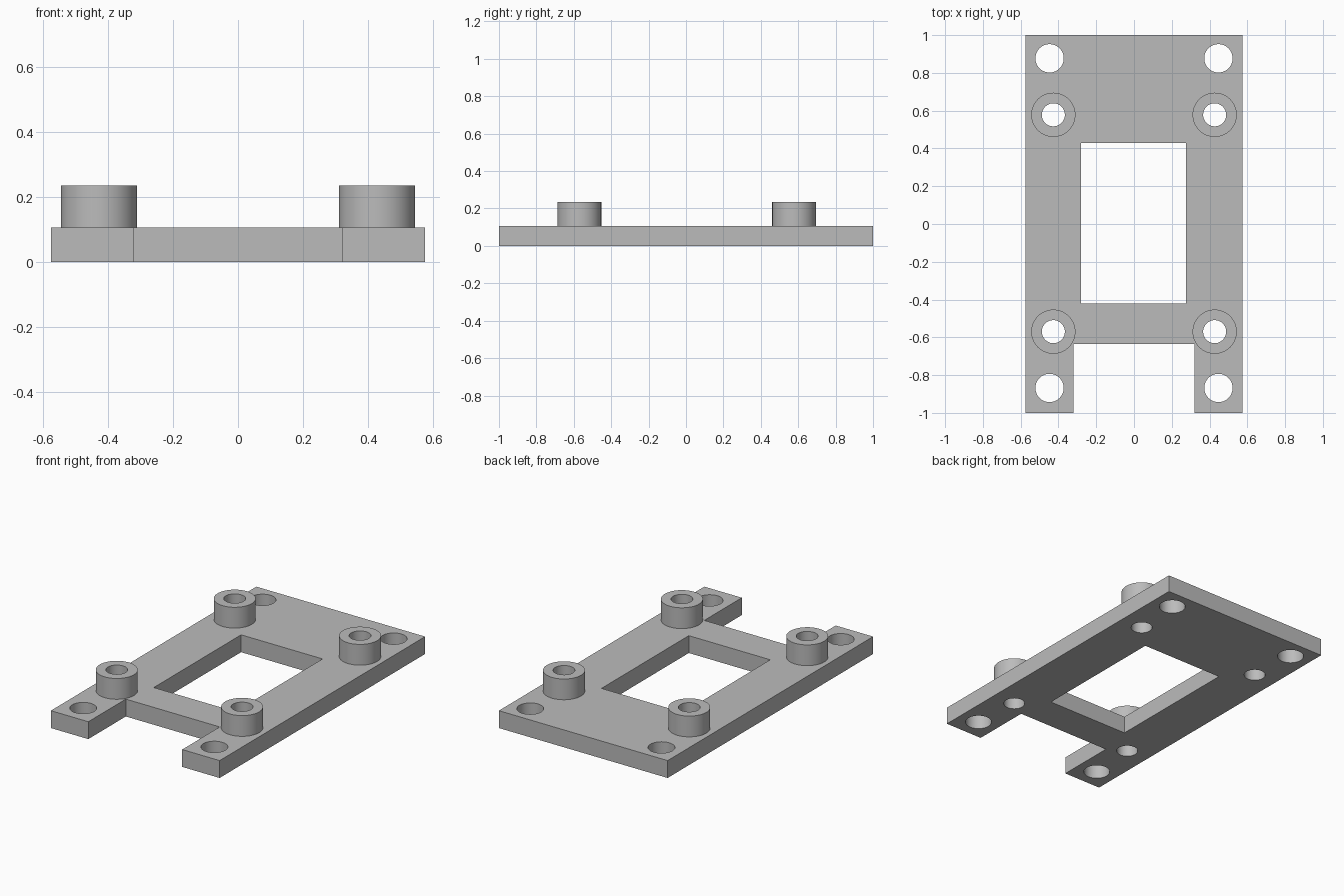
import bpy
import bmesh
import math

old = bpy.data.objects.get("Cube")
if old:
    bpy.data.objects.remove(old, do_unlink=True)

PLATE_H, TOP_H, SEGS = 0.107, 0.235, 64
BOSS_X, BOSS_YS, BOSS_R, BORE_R = 0.427, (0.578, -0.57), 0.117, 0.061
SCREW_X, SCREW_YS, SCREW_R = 0.447, (0.877, -0.868), 0.075

grey = bpy.data.materials.new("plain grey")
grey.use_nodes = True
grey.diffuse_color = (0.5, 0.5, 0.5, 1)
grey.node_tree.nodes["Principled BSDF"].inputs["Base Color"].default_value = (0.5, 0.5, 0.5, 1)


def make_object(name, bm):
    bmesh.ops.recalc_face_normals(bm, faces=bm.faces)
    mesh = bpy.data.meshes.new(name)
    bm.to_mesh(mesh)
    bm.free()
    mesh.materials.append(grey)
    ob = bpy.data.objects.new(name, mesh)
    bpy.context.collection.objects.link(ob)
    return ob


def add_prism(bm, outline, z0, z1):
    face = bm.faces.new([bm.verts.new((x, y, z0)) for x, y in outline])
    up = bmesh.ops.extrude_face_region(bm, geom=[face], use_keep_orig=True)
    verts = [v for v in up["geom"] if isinstance(v, bmesh.types.BMVert)]
    bmesh.ops.translate(bm, verts=verts, vec=(0, 0, z1 - z0))


def circle(cx, cy, r):
    angles = [2 * math.pi * i / SEGS for i in range(SEGS)]
    return [(cx + r * math.cos(a), cy + r * math.sin(a)) for a in angles]


def smooth(ob):
    bpy.ops.object.select_all(action="DESELECT")
    ob.select_set(True)
    bpy.context.view_layer.objects.active = ob
    bpy.ops.object.shade_smooth_by_angle(angle=math.radians(30))


# Base plate with the front notch
bm = bmesh.new()
add_prism(bm, [(-0.575, -1), (-0.32, -1), (-0.32, -0.635), (0.32, -0.635),
               (0.32, -1), (0.575, -1), (0.575, 1), (-0.575, 1)], 0, PLATE_H)
plate = make_object("base_plate", bm)

# Cutter for the window, screw holes and standoff bores
bm = bmesh.new()
add_prism(bm, [(-0.28, -0.42), (0.275, -0.42), (0.275, 0.43), (-0.28, 0.43)], -0.1, 0.4)
for side in (-1, 1):
    for y in SCREW_YS:
        add_prism(bm, circle(side * SCREW_X, y, SCREW_R), -0.1, 0.4)
    for y in BOSS_YS:
        add_prism(bm, circle(side * BOSS_X, y, BORE_R), -0.1, 0.4)
cutter = make_object("hole_cutter", bm)
cutter.hide_render = True

cut = plate.modifiers.new("holes", "BOOLEAN")
cut.operation = "DIFFERENCE"
cut.solver = "EXACT"
cut.object = cutter
bpy.context.view_layer.objects.active = plate
bpy.ops.object.modifier_apply(modifier=cut.name)
bpy.data.objects.remove(cutter, do_unlink=True)
smooth(plate)

# Hollow standoffs, open below so that each bore runs on through the plate
for side, side_name in ((-1, "right"), (1, "left")):
    for y, end_name in zip(BOSS_YS, ("back", "front")):
        bm = bmesh.new()
        rings = [[bm.verts.new((px, py, z)) for px, py in circle(side * BOSS_X, y, r)]
                 for r, z in ((BOSS_R, PLATE_H), (BOSS_R, TOP_H),
                              (BORE_R, TOP_H), (BORE_R, PLATE_H))]
        for a, b in zip(rings, rings[1:]):
            for i in range(SEGS):
                j = (i + 1) % SEGS
                bm.faces.new((a[i], a[j], b[j], b[i]))
        smooth(make_object(f"standoff_{end_name}_{side_name}", bm))
